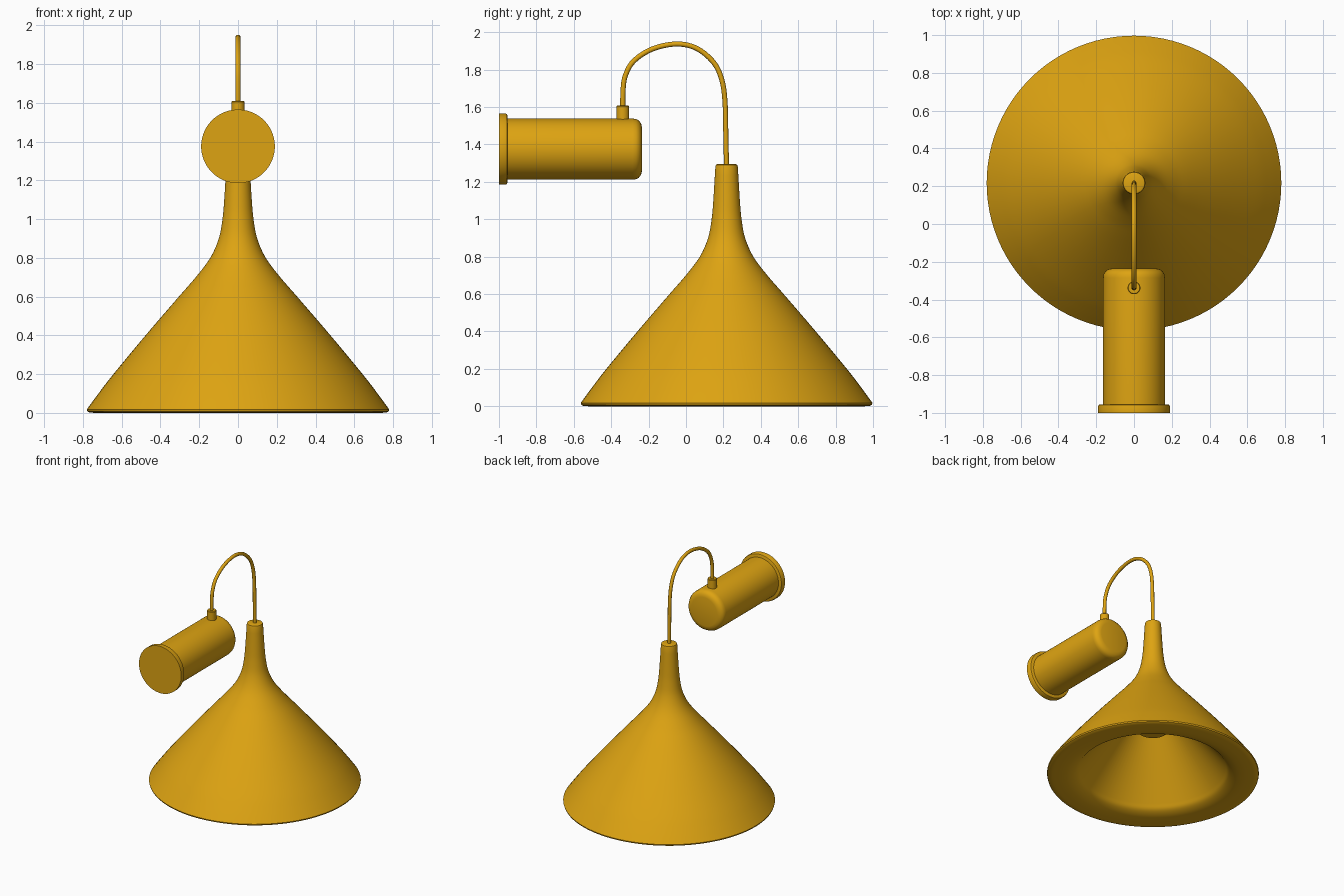
import bpy
import bmesh
from math import pi, radians
from mathutils import Matrix, Vector

cube = bpy.data.objects.get("Cube")
if cube:
    bpy.data.objects.remove(cube, do_unlink=True)

# The single mustard paint
paint = bpy.data.materials.new("mustard_yellow")
paint.use_nodes = True
colour = (0.73, 0.37, 0.006, 1)
paint.diffuse_color = colour
paint.node_tree.nodes["Principled BSDF"].inputs["Base Color"].default_value = colour

SHADE_Y = 0.217
LAMP_Z = 1.375
FERRULE_Y = -0.338


def smooth_path(points, steps=4):
    """Catmull-Rom curve through 2D points."""
    pts = [Vector(p) for p in points]
    pts = [2 * pts[0] - pts[1]] + pts + [2 * pts[-1] - pts[-2]]
    out = []
    for a, b, c, d in zip(pts, pts[1:], pts[2:], pts[3:]):
        for i in range(steps):
            t = i / steps
            out.append(0.5 * (2 * b + (c - a) * t + (2 * a - 5 * b + 4 * c - d) * t**2
                              + (3 * b - a - 3 * c + d) * t**3))
    return out + [pts[-2]]


def lathe(name, profile, location, tilt=0, sides=96):
    """Revolve (radius, height) points around z, then place the part."""
    bm = bmesh.new()
    verts = [bm.verts.new((p[0], 0, p[1])) for p in profile]
    edges = [bm.edges.new(pair) for pair in zip(verts, verts[1:])]
    bmesh.ops.spin(bm, geom=verts + edges, cent=(0, 0, 0), axis=(0, 0, 1),
                   angle=2 * pi, steps=sides, use_duplicate=False)
    bmesh.ops.remove_doubles(bm, verts=bm.verts, dist=0.0002)
    bmesh.ops.recalc_face_normals(bm, faces=bm.faces)
    bmesh.ops.transform(bm, verts=bm.verts,
                        matrix=Matrix.Translation(location) @ Matrix.Rotation(tilt, 4, "X"))
    mesh = bpy.data.meshes.new(name)
    bm.to_mesh(mesh)
    bm.free()
    mesh.materials.append(paint)
    obj = bpy.data.objects.new(name, mesh)
    bpy.context.collection.objects.link(obj)
    bpy.ops.object.select_all(action="DESELECT")
    obj.select_set(True)
    bpy.context.view_layer.objects.active = obj
    bpy.ops.object.shade_smooth_by_angle(angle=radians(35))
    return obj


# Flared shade: slender neck, conical skirt, rolled lip and hollow inside
outside = smooth_path([(0.78, 0.018), (0.72, 0.1), (0.643, 0.2), (0.477, 0.4),
                       (0.305, 0.6), (0.218, 0.7), (0.143, 0.8), (0.099, 0.9),
                       (0.08, 1.0), (0.071, 1.1), (0.06, 1.28)])
top = [(0.057, 1.291), (0.048, 1.295), (0, 1.295)]
lip = smooth_path([(0.53, 0.065), (0.56, 0.03), (0.61, 0.008), (0.67, 0.0), (0.74, 0.0)])
rim = [(0.765, 0.002), (0.777, 0.008)]
inside = [(0, 0.58), (0.11, 0.58)]
lathe("lamp_shade", inside + lip + rim + outside + top, (0, SHADE_Y, 0))

# Bulb holder hanging inside the shade
lathe("bulb_holder", [(0, 0.38), (0.11, 0.38), (0.125, 0.395), (0.125, 0.59), (0, 0.59)],
      (0, SHADE_Y, 0), sides=48)

# Horizontal wall barrel with a rounded back end
lathe("barrel", [(0, -0.72), (0.115, -0.72), (0.137, -0.715), (0.153, -0.703),
                 (0.161, -0.688), (0.163, -0.67), (0.163, 0.02), (0, 0.02)],
      (0, -0.955, LAMP_Z), tilt=pi / 2)

# Wider mounting flange at the front end
lathe("mounting_flange", [(0, 0), (0.18, 0), (0.187, 0.003), (0.19, 0.01),
                          (0.19, 0.045), (0, 0.045)],
      (0, -0.955, LAMP_Z), tilt=pi / 2)

# Small collar where the cord enters the barrel
lathe("cord_collar", [(0, 1.5), (0.034, 1.5), (0.034, 1.604), (0.03, 1.609), (0, 1.609)],
      (0, FERRULE_Y, 0), sides=32)

# Cord arching from the collar to the neck
path = smooth_path([(FERRULE_Y, 1.56), (-0.337, 1.68), (-0.325, 1.765), (-0.28, 1.845),
                    (-0.18, 1.91), (-0.05, 1.937), (0.06, 1.912), (0.15, 1.835),
                    (0.193, 1.74), (0.209, 1.62), (0.213, 1.45), (SHADE_Y, 1.27)], 6)
curve = bpy.data.curves.new("cord", "CURVE")
curve.dimensions = "3D"
curve.bevel_depth = 0.0135
curve.bevel_resolution = 4
curve.use_fill_caps = True
spline = curve.splines.new("POLY")
spline.points.add(len(path) - 1)
for point, (y, z) in zip(spline.points, path):
    point.co = (0, y, z, 1)
spline.use_smooth = True
curve.materials.append(paint)
bpy.context.collection.objects.link(bpy.data.objects.new("cord", curve))
